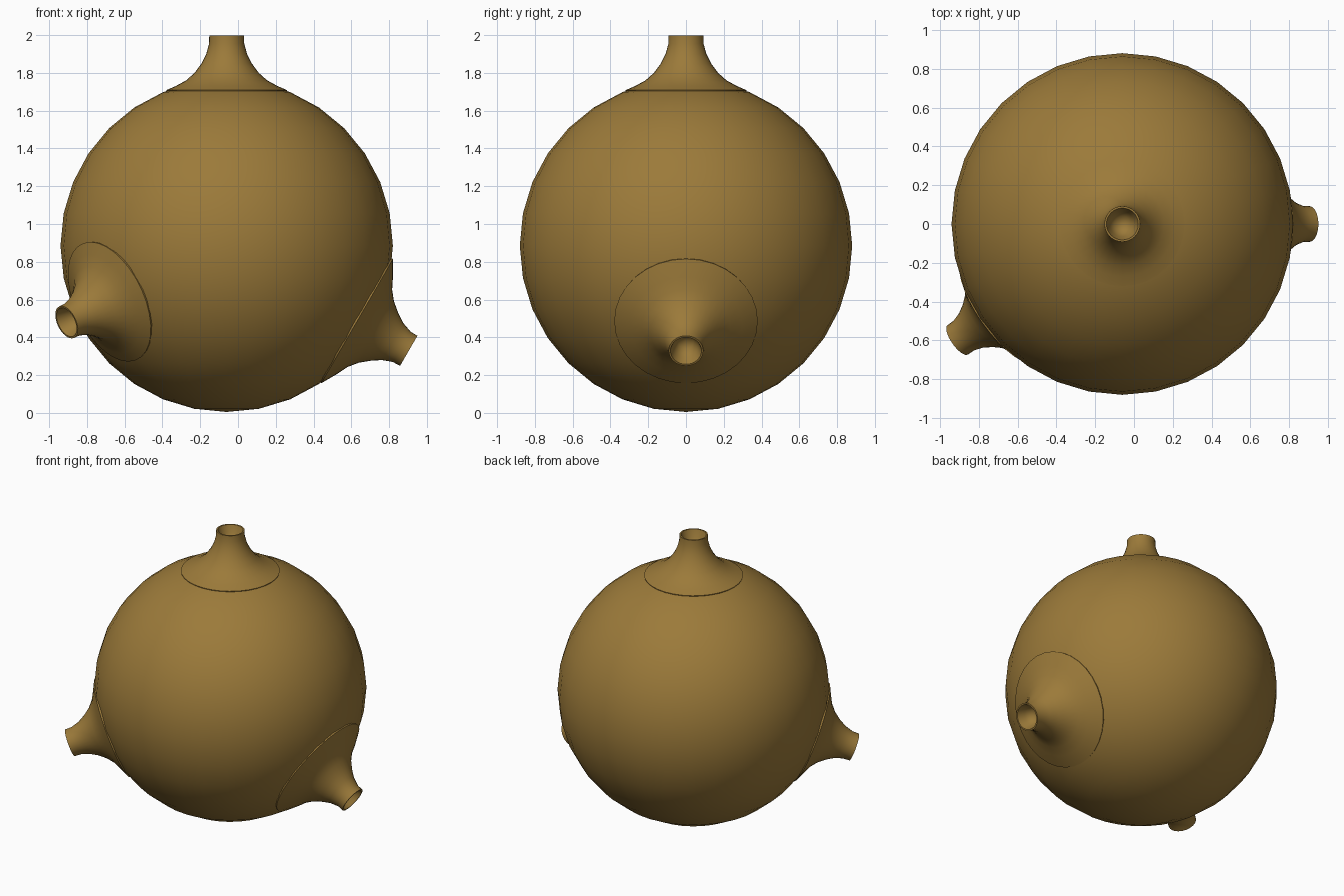
import bpy, bmesh, math
from mathutils import Vector, Matrix

if "Cube" in bpy.data.objects:
    bpy.data.objects.remove(bpy.data.objects["Cube"])

CENTRE = Vector((-0.06, 0, 0.885))
RADIUS = 0.88

mat = bpy.data.materials.new("ochre")
mat.diffuse_color = (0.33, 0.195, 0.042, 1)
mat.use_nodes = True
mat.node_tree.nodes["Principled BSDF"].inputs["Base Color"].default_value = mat.diffuse_color


def finish(bm, name):
    bmesh.ops.recalc_face_normals(bm, faces=bm.faces)
    mesh = bpy.data.meshes.new(name)
    bm.to_mesh(mesh)
    bm.free()
    obj = bpy.data.objects.new(name, mesh)
    bpy.context.collection.objects.link(obj)
    mesh.materials.append(mat)
    bpy.ops.object.select_all(action='DESELECT')
    obj.select_set(True)
    bpy.context.view_layer.objects.active = obj
    bpy.ops.object.shade_smooth_by_angle(angle=math.radians(50))
    return obj


# Round body
bm = bmesh.new()
bmesh.ops.create_uvsphere(bm, u_segments=32, v_segments=16, radius=RADIUS)
bm.transform(Matrix.Translation(CENTRE))
finish(bm, "body")

# Spout profile (radius, distance from body centre): cup floor, rim, flared skirt
CUP = [(0.0, 1.01), (0.04, 1.02), (0.065, 1.06), (0.082, 1.113)]
SKIRT = [(0.092, 1.113), (0.093, 1.07), (0.108, 1.015), (0.133, 0.965),
         (0.17, 0.915), (0.215, 0.875), (0.27, 0.845)]


def spout(name, direction, flare, skirt_radius):
    """Spin the profile round an axis pointing out of the body."""
    profile = list(CUP)
    for r, h in SKIRT:
        widen = min(1, max(0, (1.06 - h) / 0.1))
        profile.append((r * (1 + (flare - 1) * widen), h))
    # Skirt edge just above the sphere, then tucked inside it
    edge = math.sqrt(RADIUS ** 2 - skirt_radius ** 2)
    profile += [(skirt_radius, edge + 0.004), (skirt_radius * 0.98, edge - 0.02)]
    bm = bmesh.new()
    verts = [bm.verts.new((r, 0, h)) for r, h in profile]
    edges = [bm.edges.new(pair) for pair in zip(verts, verts[1:])]
    bmesh.ops.spin(bm, geom=verts + edges, cent=(0, 0, 0), axis=(0, 0, 1),
                   angle=math.tau, steps=32, use_duplicate=False)
    bmesh.ops.remove_doubles(bm, verts=bm.verts, dist=0.0005)
    turn = Vector(direction).to_track_quat('Z', 'Y').to_matrix().to_4x4()
    bm.transform(Matrix.Translation(CENTRE) @ turn)
    finish(bm, name)


# Three spouts: top, lower right, lower front left
spout("top_spout", (0, 0, 1), 1.0, 0.32)
spout("right_spout", (0.866, 0, -0.5), 1.1, 0.38)
spout("left_spout", (-0.76, -0.535, -0.363), 1.04, 0.34)
